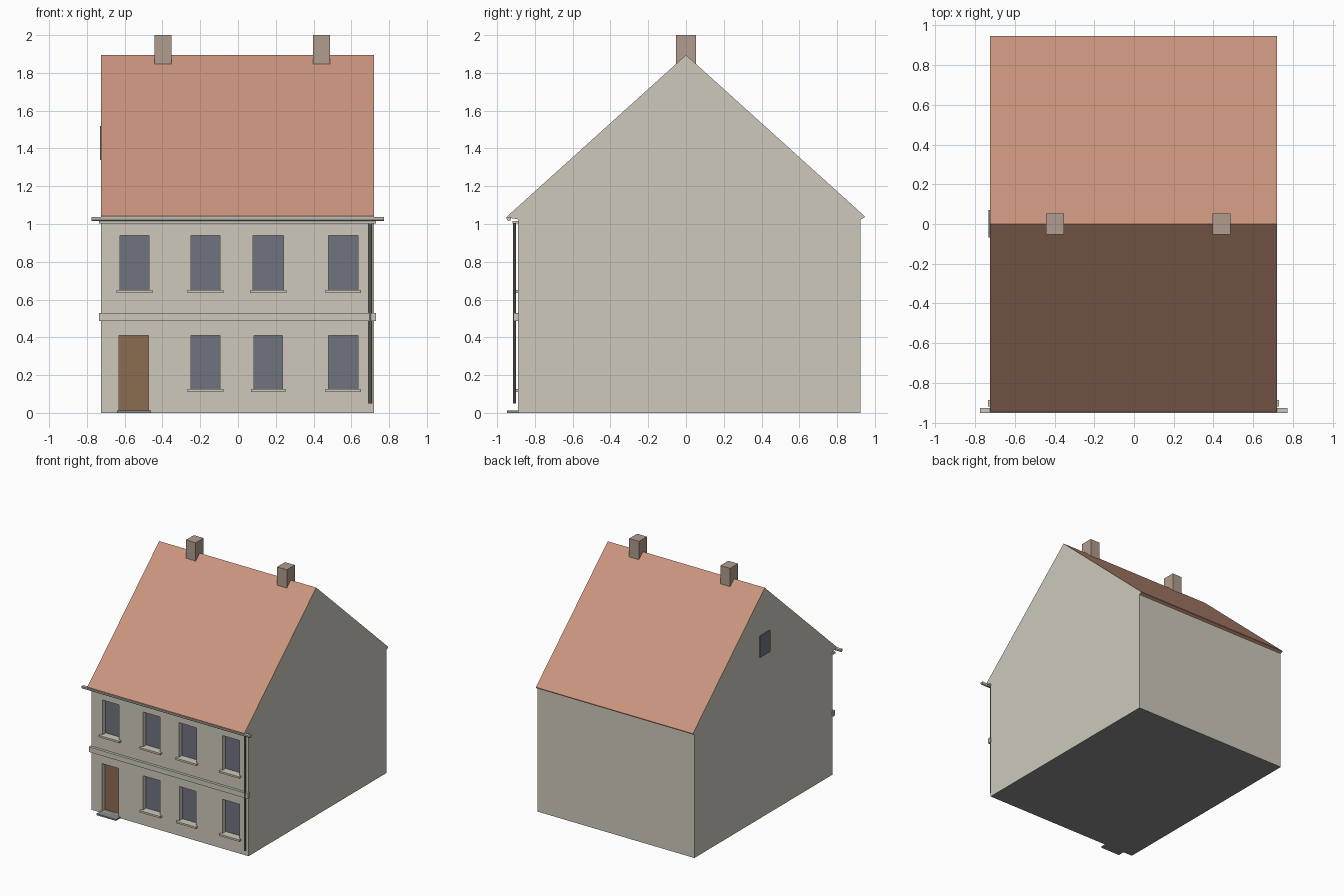
import bpy, bmesh, math
from mathutils import Vector

if "Cube" in bpy.data.objects:
    bpy.data.objects.remove(bpy.data.objects["Cube"])


def material(name, hex_colour):
    """Flat colour from an sRGB hex string, stored as linear."""
    srgb = [int(hex_colour[i:i + 2], 16) / 255 for i in (0, 2, 4)]
    lin = [c / 12.92 if c <= 0.04045 else ((c + 0.055) / 1.055) ** 2.4 for c in srgb]
    m = bpy.data.materials.new(name)
    m.diffuse_color = (*lin, 1)
    m.use_nodes = True
    m.node_tree.nodes["Principled BSDF"].inputs["Base Color"].default_value = m.diffuse_color
    return m


WALL = material("wall_plaster", "cdc9bc")
ROOF = material("roof_tile", "ca957e")
GREY = material("grey_stone", "8a8a8a")
GLASS = material("window_glass", "70747f")
DOOR = material("door_wood", "8b6d50")
BRICK = material("chimney_brick", "b09c8e")
METAL = material("gutter_metal", "c8c8c0")
PIPE = material("pipe_metal", "83827d")


def finish(name, bm, *mats):
    bmesh.ops.recalc_face_normals(bm, faces=bm.faces)
    mesh = bpy.data.meshes.new(name)
    bm.to_mesh(mesh)
    bm.free()
    for m in mats:
        mesh.materials.append(m)
    ob = bpy.data.objects.new(name, mesh)
    bpy.context.collection.objects.link(ob)
    return ob


def boxes(name, spans, *mats):
    """One object from boxes given as (x0, x1, y0, y1, z0, z1)."""
    bm = bmesh.new()
    for x0, x1, y0, y1, z0, z1 in spans:
        for v in bmesh.ops.create_cube(bm, size=1)["verts"]:
            v.co = Vector((x0 + (v.co.x + .5) * (x1 - x0),
                           y0 + (v.co.y + .5) * (y1 - y0),
                           z0 + (v.co.z + .5) * (z1 - z0)))
    return finish(name, bm, *mats)


def extrude_x(name, profile, x0, x1, *mats):
    """Extrude a closed (y, z) profile along x."""
    bm = bmesh.new()
    face = bm.faces.new([bm.verts.new((x0, y, z)) for y, z in profile])
    ext = bmesh.ops.extrude_face_region(bm, geom=[face])["geom"]
    bmesh.ops.translate(bm, vec=(x1 - x0, 0, 0),
                        verts=[g for g in ext if isinstance(g, bmesh.types.BMVert)])
    return finish(name, bm, *mats)


LEFT, RIGHT, FRONT, BACK = -0.725, 0.72, -0.89, 0.925
RECESS = FRONT + 0.045

# House body: gabled profile with small eaves
house = extrude_x("house_body", [
    (FRONT, 0), (BACK, 0), (BACK, 1.025), (0.945, 1.035), (0.945, 1.042),
    (0, 1.895), (-0.945, 1.042), (-0.945, 1.035), (FRONT, 1.025)],
    LEFT, RIGHT, WALL, ROOF, GREY)
for p in house.data.polygons:
    if p.normal.z < -0.99 and p.center.z < 0.1:
        p.material_index = 2            # ground slab
    elif abs(p.normal.z) > 0.3 or (abs(p.normal.y) > 0.9 and p.center.z > 1.03):
        p.material_index = 1            # roof slopes and eaves

# Openings: (x0, x1, z0, z1)
windows = [(x0, x1, 0.65, 0.94) for x0, x1 in
           ((-0.625, -0.47), (-0.25, -0.095), (0.08, 0.24), (0.48, 0.635))]
windows += [(x0, x1, 0.125, 0.41) for x0, x1 in
            ((-0.25, -0.095), (0.085, 0.235), (0.48, 0.635))]
door = (-0.63, -0.475, 0.012, 0.41)

# Cut the recesses into the front wall
cutter = boxes("opening_cutter", [(a, b, FRONT - 0.1, RECESS, c, d)
                                  for a, b, c, d in windows + [door]], WALL)
mod = house.modifiers.new("openings", "BOOLEAN")
mod.operation, mod.solver, mod.object = "DIFFERENCE", "EXACT", cutter
bpy.context.view_layer.objects.active = house
bpy.ops.object.modifier_apply(modifier=mod.name)
bpy.data.objects.remove(cutter)

# Panes, door leaf, sills and doorstep
boxes("window_panes", [(a, b, RECESS - 0.004, RECESS + 0.004, c, d)
                       for a, b, c, d in windows], GLASS)
boxes("door_leaf", [(door[0], door[1], RECESS - 0.004, RECESS + 0.004,
                     door[2], door[3])], DOOR)
boxes("window_sills", [(a - 0.017, b + 0.017, FRONT - 0.024, RECESS, c - 0.014, c + 0.001)
                       for a, b, c, d in windows], WALL)
boxes("doorstep", [(-0.64, -0.46, -0.947, -0.83, 0, 0.012)], GREY)

# Attic window on the left gable
boxes("attic_window", [(LEFT - 0.006, LEFT + 0.002, -0.068, 0.07, 1.34, 1.52)], GLASS)

# String course between floors and cornice under the eaves
boxes("string_course", [(-0.735, 0.73, -0.912, FRONT + 0.005, 0.487, 0.53)], WALL)
boxes("cornice", [(-0.735, 0.73, -0.918, FRONT + 0.005, 1.003, 1.016)], WALL)

# Half-round gutter
arc = [(-0.938 + 0.013 * math.cos(a), 1.037 + 0.022 * math.sin(a))
       for a in (math.pi + math.pi * i / 6 for i in range(7))]
extrude_x("gutter", arc, -0.775, 0.773, METAL)

# Downpipe
bm = bmesh.new()
bmesh.ops.create_cone(bm, cap_ends=True, segments=8, radius1=0.009, radius2=0.009, depth=0.96)
bmesh.ops.translate(bm, verts=bm.verts, vec=(0.70, -0.908, 0.53))
finish("downpipe", bm, PIPE)

# Chimneys straddling the ridge
boxes("chimneys", [(x - 0.045, x + 0.045, -0.052, 0.052, 1.80, 2.0)
                   for x in (-0.398, 0.441)], BRICK)
